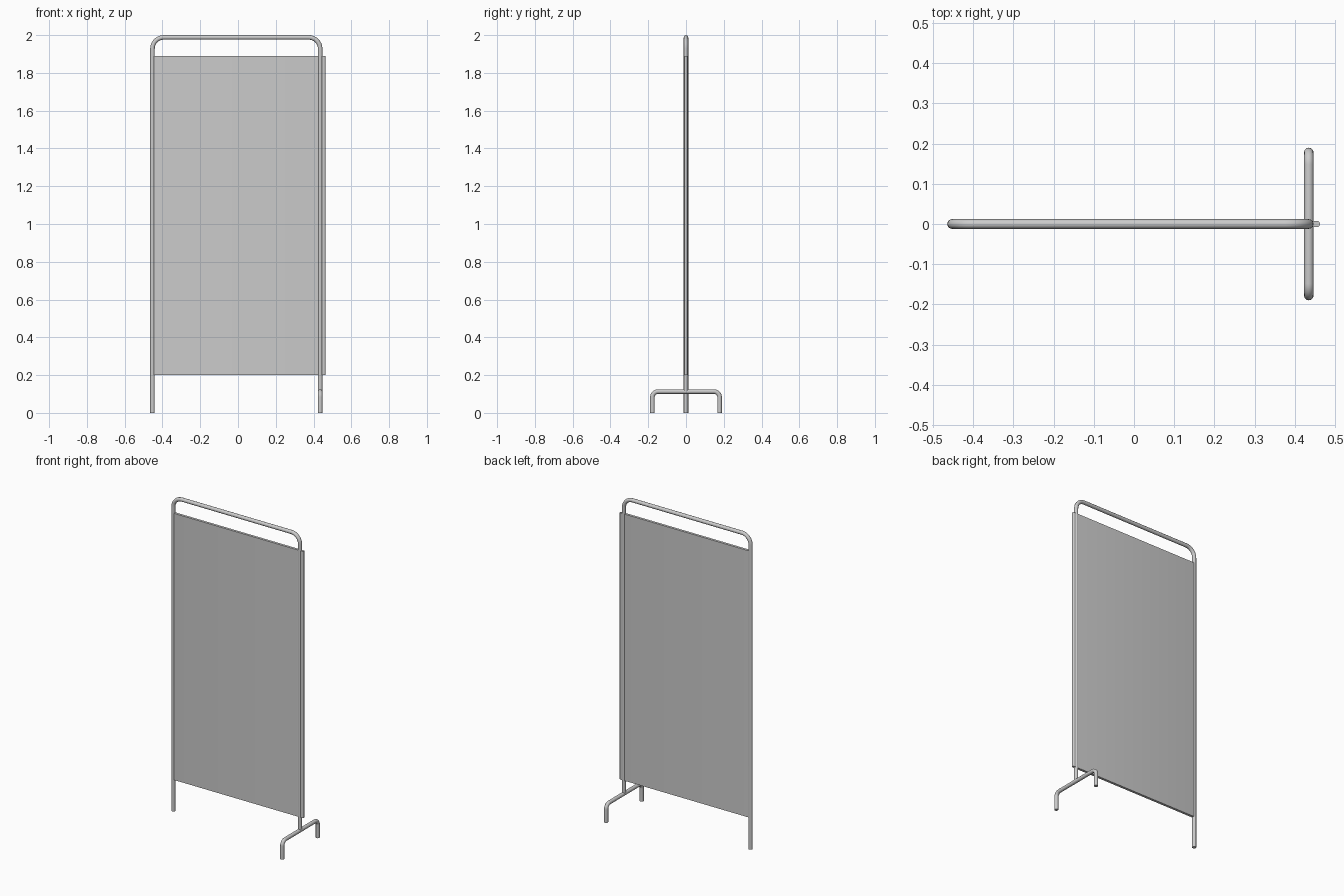
import bpy, bmesh, math
from mathutils import Vector

if "Cube" in bpy.data.objects:
    bpy.data.objects.remove(bpy.data.objects["Cube"])

R = 0.012            # tube radius
XL, XR = -0.453, 0.435


def tube(name, pts, fillet):
    """Round tube along a polyline whose inner corners are filleted (right angles)."""
    pts = [Vector(p) for p in pts]
    path = [pts[0]]
    for a, b, c in zip(pts, pts[1:], pts[2:]):
        u, v = (a - b).normalized(), (c - b).normalized()
        centre = b + (u + v) * fillet
        for i in range(9):
            t = math.pi / 2 * i / 8
            path.append(centre - v * fillet * math.cos(t) - u * fillet * math.sin(t))
    path.append(pts[-1])
    cu = bpy.data.curves.new(name, 'CURVE')
    cu.dimensions = '3D'
    sp = cu.splines.new('POLY')
    sp.points.add(len(path) - 1)
    for p, co in zip(sp.points, path):
        p.co = (*co, 1)
    cu.bevel_depth = R
    cu.bevel_resolution = 4
    cu.use_fill_caps = True
    ob = bpy.data.objects.new(name, cu)
    bpy.context.collection.objects.link(ob)
    bpy.ops.object.select_all(action='DESELECT')
    ob.select_set(True)
    bpy.context.view_layer.objects.active = ob
    bpy.ops.object.convert(target='MESH')
    bpy.ops.object.shade_smooth_by_angle(angle=math.radians(40))


# Tall bent frame; the right post stops on the foot bar
tube("frame", [(XL, 0, 0), (XL, 0, 2 - R), (XR, 0, 2 - R), (XR, 0, 0.113)], 0.06)

# Inverted U foot under the right post
tube("foot", [(XR, -0.178, 0), (XR, -0.178, 0.113), (XR, 0.178, 0.113), (XR, 0.178, 0)], 0.03)

# Thin fabric panel with rounded ends, wrapping past the right post
r, x0, x1, z0, z1 = 0.008, -0.446, 0.455, 0.2, 1.89
outline = []
for cx, start in ((x1, -90), (x0, 90)):
    for i in range(13):
        t = math.radians(start + 15 * i)
        outline.append((cx + r * math.cos(t), r * math.sin(t), z0))
bm = bmesh.new()
face = bm.faces.new([bm.verts.new(p) for p in outline])
ext = bmesh.ops.extrude_face_region(bm, geom=[face])
bmesh.ops.translate(bm, vec=(0, 0, z1 - z0),
                    verts=[v for v in ext["geom"] if isinstance(v, bmesh.types.BMVert)])
bmesh.ops.recalc_face_normals(bm, faces=bm.faces)
me = bpy.data.meshes.new("fabric_panel")
bm.to_mesh(me)
bm.free()
panel = bpy.data.objects.new("fabric_panel", me)
bpy.context.collection.objects.link(panel)
bpy.ops.object.select_all(action='DESELECT')
panel.select_set(True)
bpy.context.view_layer.objects.active = panel
bpy.ops.object.shade_smooth_by_angle(angle=math.radians(40))
